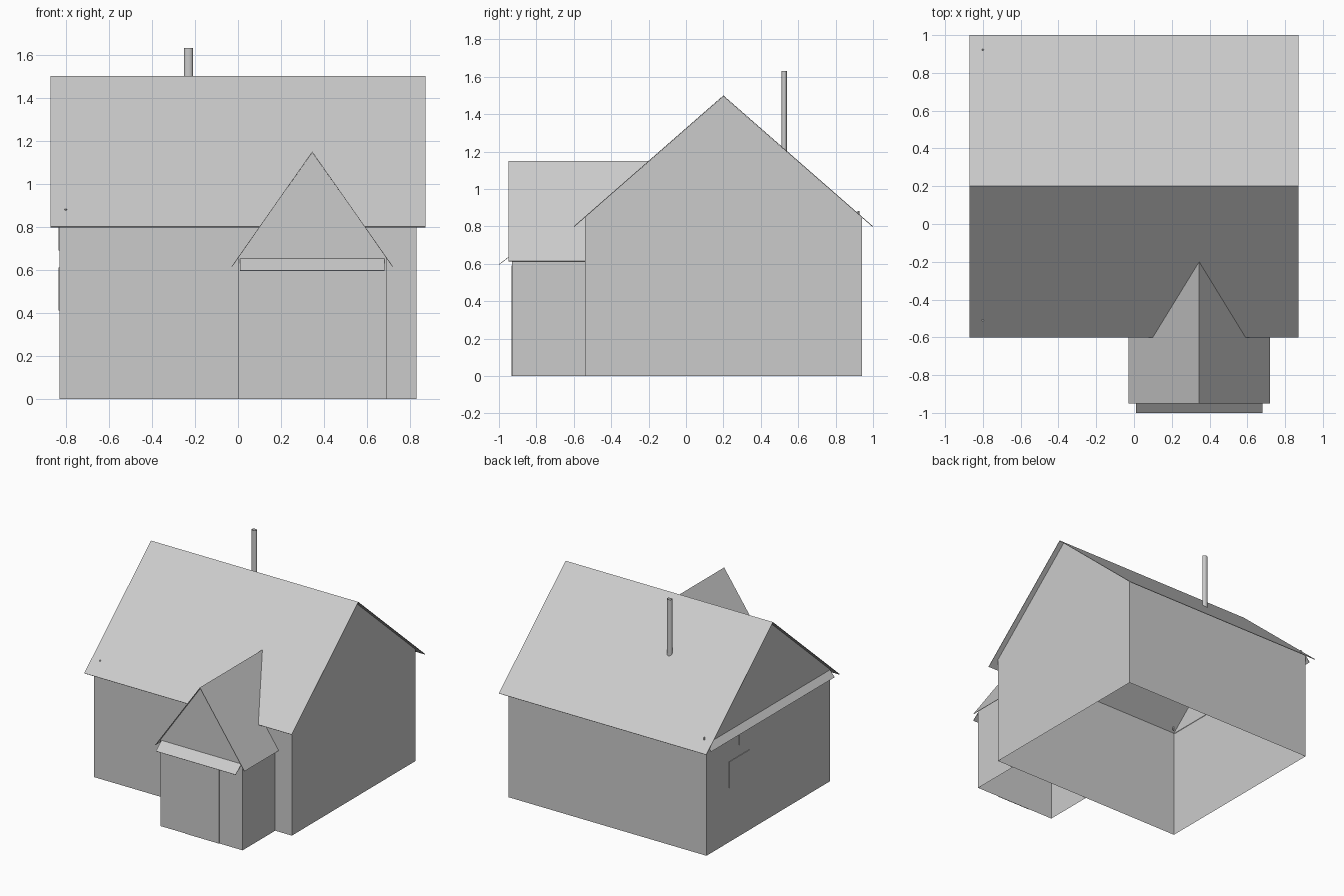
import bpy
import bmesh
from mathutils import Vector

cube = bpy.data.objects.get("Cube")
if cube:
    bpy.data.objects.remove(cube, do_unlink=True)

GREY = (0.6, 0.6, 0.6)
mat = bpy.data.materials.new("plain grey")
mat.use_nodes = True
mat.diffuse_color = (*GREY, 1)
mat.node_tree.nodes["Principled BSDF"].inputs["Base Color"].default_value = (*GREY, 1)


def finish(name, bm):
    mesh = bpy.data.meshes.new(name)
    bm.to_mesh(mesh)
    bm.free()
    mesh.materials.append(mat)
    obj = bpy.data.objects.new(name, mesh)
    bpy.context.collection.objects.link(obj)
    return obj


def sheets(name, polys, inside, thickness=0):
    """Flat panels, each facing away from the inside point."""
    bm = bmesh.new()
    for poly in polys:
        face = bm.faces.new([bm.verts.new(p) for p in poly])
        face.normal_update()
        if face.normal.dot(face.calc_center_median() - Vector(inside)) < 0:
            face.normal_flip()
    bmesh.ops.remove_doubles(bm, verts=bm.verts, dist=0.0001)
    obj = finish(name, bm)
    if thickness:
        mod = obj.modifiers.new("thickness", "SOLIDIFY")
        mod.thickness = thickness
        mod.offset = -1
    return obj


def box(name, low, high):
    bm = bmesh.new()
    bmesh.ops.create_cube(bm, size=1)
    low, high = Vector(low), Vector(high)
    for v in bm.verts:
        v.co = (low + high) / 2 + v.co * (high - low)
    return finish(name, bm)


def tube(name, x, y, low, high, rx, ry, sides, caps):
    bm = bmesh.new()
    bmesh.ops.create_cone(bm, cap_ends=caps, segments=sides,
                          radius1=1, radius2=1, depth=1)
    for v in bm.verts:
        v.co = (x + v.co.x * rx, y + v.co.y * ry, low + (v.co.z + 0.5) * (high - low))
    obj = finish(name, bm)
    for p in obj.data.polygons:
        p.use_smooth = len(p.vertices) == 4
    return obj


# Main house: ridge runs along x
RIDGE_Y, RIDGE_Z, EAVE_Z = 0.2, 1.5, 0.8
W, FRONT, BACK, OVER = 0.83, -0.54, 0.94, 0.87
SLOPE = (RIDGE_Z - EAVE_Z) / 0.8


def roof_z(y):
    return RIDGE_Z - SLOPE * abs(y - RIDGE_Y)


gable = [(FRONT, 0), (BACK, 0), (BACK, roof_z(BACK) - 0.005),
         (RIDGE_Y, RIDGE_Z - 0.005), (FRONT, roof_z(FRONT) - 0.005)]
walls = [[(x, y, z) for y, z in gable] for x in (-W, W)]
for y in (FRONT, BACK):
    top = roof_z(y) - 0.005
    walls.append([(-W, y, 0), (W, y, 0), (W, y, top), (-W, y, top)])
sheets("house_walls", walls, (0, 0.2, 0.4))

sheets("main_roof",
       [[(-OVER, RIDGE_Y, RIDGE_Z), (OVER, RIDGE_Y, RIDGE_Z),
         (OVER, RIDGE_Y + s * 0.8, EAVE_Z), (-OVER, RIDGE_Y + s * 0.8, EAVE_Z)]
        for s in (-1, 1)], (0, RIDGE_Y, 0.5), 0.004)

# Narrow sloping strip at the foot of the right gable
sheets("gable_strip_roof",
       [[(-W, FRONT, 0.845), (-W, BACK, 0.845), (-OVER, BACK, 0.8), (-OVER, FRONT, 0.8)]],
       (0, 0.2, 0), 0.003)

# Windows on the right wall
box("small_window", (-W - 0.004, 0.43, 0.41), (-W, 0.67, 0.61))
box("wide_window", (-W - 0.004, -0.17, 0.69), (-W, 0.55, 0.82))

# Front annex: ridge runs along y
CX, HALF, EDGE, AFRONT = 0.345, 0.345, 0.375, -0.93
ATOP, AEAVE = 1.15, 0.615
A_SLOPE = (ATOP - AEAVE) / EDGE
side_top = ATOP - A_SLOPE * HALF - 0.004
annex = [[(CX - HALF, AFRONT, 0), (CX + HALF, AFRONT, 0), (CX + HALF, AFRONT, side_top),
          (CX, AFRONT, ATOP - 0.004), (CX - HALF, AFRONT, side_top)]]
for s in (-1, 1):
    x = CX + s * HALF
    annex.append([(x, AFRONT, 0), (x, FRONT, 0), (x, FRONT, side_top), (x, AFRONT, side_top)])
sheets("annex_walls", annex, (CX, -0.6, 0.3))

# Annex roof, trimmed where it meets the main roof
meet_y = RIDGE_Y - (RIDGE_Z - ATOP) / SLOPE
meet_x = (ATOP - roof_z(FRONT)) / A_SLOPE
sheets("annex_roof",
       [[(CX, -0.95, ATOP), (CX, meet_y, ATOP), (CX + s * meet_x, FRONT, roof_z(FRONT)),
         (CX + s * EDGE, FRONT, AEAVE), (CX + s * EDGE, -0.95, AEAVE)]
        for s in (-1, 1)], (CX, -0.6, 0.3), 0.003)

# Canopy and door on the annex front
sheets("door_canopy",
       [[(0.01, AFRONT, 0.652), (0.68, AFRONT, 0.652), (0.68, -1, 0.597), (0.01, -1, 0.597)]],
       (CX, -0.8, 0.3), 0.003)
box("door", (0.21, AFRONT - 0.004, 0), (0.495, AFRONT, 0.59))

# Flue pipe and two small roof pins
tube("flue_pipe", -0.23, 0.525, 1.19, 1.63, 0.021, 0.015, 16, False)
for name, y in (("front_roof_pin", -0.51), ("back_roof_pin", 0.922)):
    tube(name, -0.8, y, 0.85, 0.882, 0.005, 0.005, 8, True)
